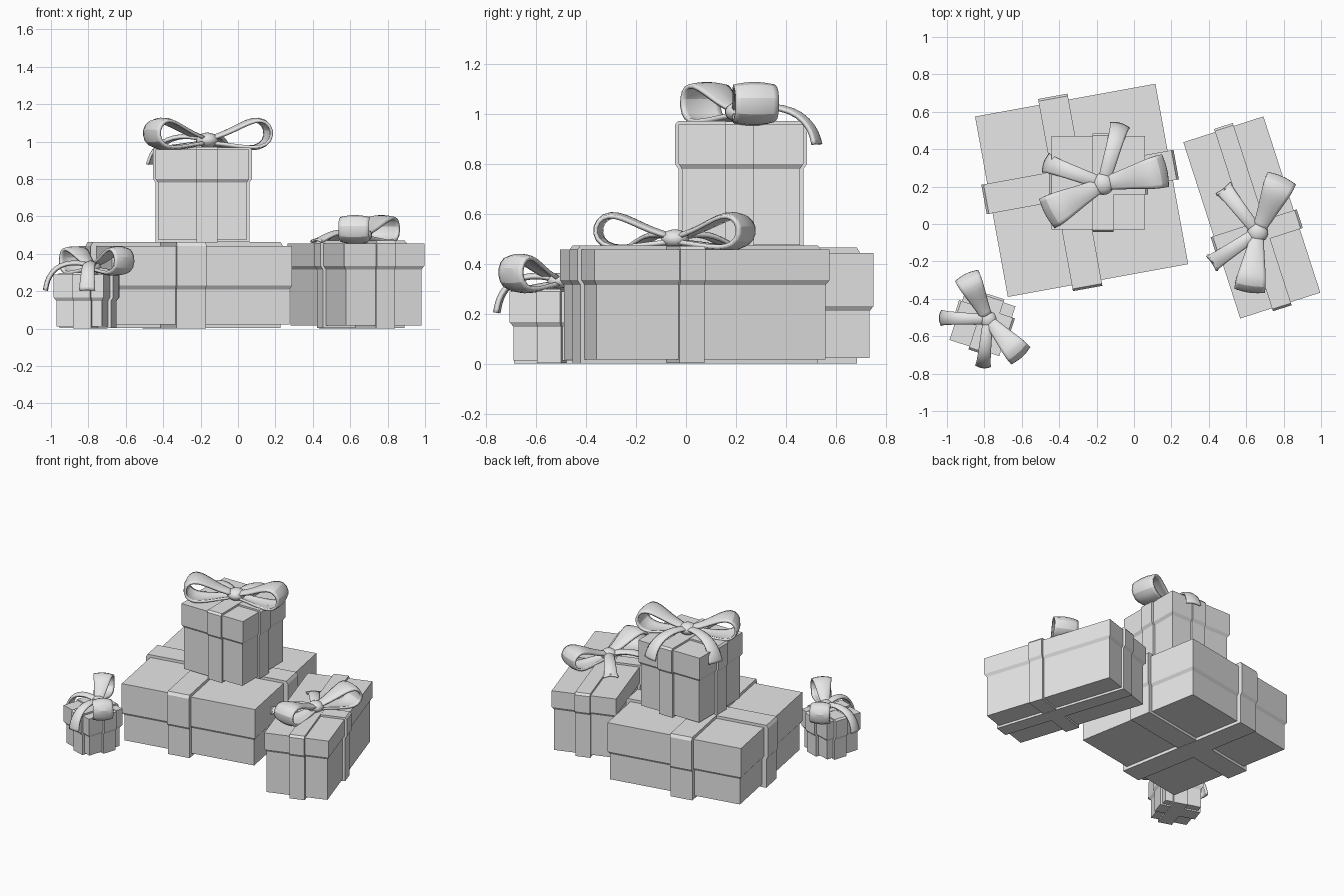
import bpy, bmesh, math
from mathutils import Matrix, Vector

cube = bpy.data.objects.get("Cube")
if cube:
    bpy.data.objects.remove(cube, do_unlink=True)

grey = bpy.data.materials.new("plain_grey")
grey.use_nodes = True
grey.diffuse_color = (0.8, 0.8, 0.8, 1)
grey.node_tree.nodes["Principled BSDF"].inputs["Base Color"].default_value = (0.8, 0.8, 0.8, 1)


def place(x, y, z, degrees):
    return Matrix.Translation((x, y, z)) @ Matrix.Rotation(math.radians(degrees), 4, 'Z')


def finish(bm, name, matrix, smooth=False):
    bmesh.ops.recalc_face_normals(bm, faces=bm.faces)
    mesh = bpy.data.meshes.new(name)
    for face in bm.faces:
        face.smooth = smooth
    bm.to_mesh(mesh)
    bm.free()
    mesh.materials.append(grey)
    obj = bpy.data.objects.new(name, mesh)
    bpy.context.collection.objects.link(obj)
    obj.matrix_world = matrix
    return obj


def loft_box(name, matrix, rings):
    """Rectangular rings (half x, half y, z) joined from bottom to top."""
    bm = bmesh.new()
    loops = [[bm.verts.new((sx * hx, sy * hy, z))
              for sx, sy in ((-1, -1), (1, -1), (1, 1), (-1, 1))] for hx, hy, z in rings]
    for low, high in zip(loops, loops[1:]):
        for i in range(4):
            j = (i + 1) % 4
            bm.faces.new((low[i], low[j], high[j], high[i]))
    bm.faces.new(loops[0][::-1])
    bm.faces.new(loops[-1])
    finish(bm, name, matrix)


def wrap_band(name, matrix, axis, half, offset, width, z0, lid, top, side, rise):
    """Ribbon band that follows the outline of the box and its lid."""
    body = half - LIP + side
    right = [(body, z0 - rise), (body, lid), (half + side, lid + CHAMFER),
             (half + side, top), (half + side - 0.012, top + rise)]
    outline = right + [(-a, z) for a, z in reversed(right)]
    bm = bmesh.new()
    ends = []
    for across in (offset - width / 2, offset + width / 2):
        ends.append([bm.verts.new((a, across, z) if axis == 'x' else (across, a, z))
                     for a, z in outline])
    n = len(outline)
    for i in range(n):
        j = (i + 1) % n
        bm.faces.new((ends[0][i], ends[0][j], ends[1][j], ends[1][i]))
    for end in ends:
        bm.faces.new(end)
    finish(bm, name, matrix)


def strip(name, matrix, path, widths):
    """Softly domed ribbon strip along a path of (distance, height)."""
    bm = bmesh.new()
    rows = []
    for i, (r, z) in enumerate(path):
        a, b = path[max(i - 1, 0)], path[min(i + 1, len(path) - 1)]
        tangent = Vector((b[0] - a[0], 0, b[1] - a[1])).normalized()
        normal = Vector((-tangent.z, 0, tangent.x))
        row = []
        for u in (-1, -0.5, 0, 0.5, 1):
            p = Vector((r, u * widths[i] / 2, z)) + normal * 0.012 * (1 - u * u)
            row.append(bm.verts.new(p))
        rows.append(row)
    for low, high in zip(rows, rows[1:]):
        for i in range(4):
            bm.faces.new((low[i], low[i + 1], high[i + 1], high[i]))
    obj = finish(bm, name, matrix, True)
    sub = obj.modifiers.new("soften", 'SUBSURF')
    sub.levels = sub.render_levels = 1
    sub.boundary_smooth = 'PRESERVE_CORNERS'
    thick = obj.modifiers.new("thickness", 'SOLIDIFY')
    thick.thickness = 0.016
    thick.offset = 0
    bpy.ops.object.select_all(action='DESELECT')
    obj.select_set(True)
    bpy.context.view_layer.objects.active = obj
    bpy.ops.object.shade_smooth_by_angle(angle=math.radians(40))


LIP, CHAMFER = 0.013, 0.02
LOOP = [(.02, .055), (.10, .08), (.19, .125), (.26, .156), (.315, .152), (.35, .105),
        (.34, .045), (.29, .012), (.20, .014), (.10, .03), (.02, .04)]


def bow(name, matrix, size, tall, droop):
    # two loops
    for side, angle in (("left", -6), ("right", 190)):
        path = [(r * size, z * tall) for r, z in LOOP]
        widths = [(0.065 + 0.115 * min(r / 0.29, 1) ** 1.2) * size for r, z in LOOP]
        strip(f"{name}_bow_loop_{side}", matrix @ place(0, 0, 0, angle), path, widths)
    # two tails
    for side, angle in (("left", 56), ("right", 142)):
        path = [(.02, .05), (.10, .068), (.19, .062), (.26, .035)]
        path = [(r * size, z * tall) for r, z in path]
        path += [(.305 * size, 0.008 - droop * .25), (.322 * size, -droop * .6), (.33 * size, -droop)]
        widths = [size * (0.06 + 0.05 * i / 6) for i in range(7)]
        strip(f"{name}_bow_tail_{side}", matrix @ place(0, 0, 0, angle), path, widths)
    # knot
    bm = bmesh.new()
    bmesh.ops.create_uvsphere(bm, u_segments=16, v_segments=10, radius=0.062 * size)
    bmesh.ops.scale(bm, vec=(1, 1, 0.68), verts=bm.verts)
    bmesh.ops.translate(bm, vec=(0, 0, 0.05 * tall), verts=bm.verts)
    finish(bm, name + "_bow_knot", matrix, True)


def gift(name, x, y, degrees, half, z0, lid, top, cross, width, side, rise, bow_spec=None):
    here = place(x, y, 0, degrees)
    hx, hy = half
    loft_box(name + "_body", here, [(hx - LIP, hy - LIP, z0), (hx - LIP, hy - LIP, lid + CHAMFER)])
    loft_box(name + "_lid", here, [(hx - LIP, hy - LIP, lid), (hx, hy, lid + CHAMFER), (hx, hy, top)])
    wrap_band(name + "_band_across", here, 'x', hx, cross[1], width, z0, lid, top, side, rise)
    wrap_band(name + "_band_lengthwise", here, 'y', hy, cross[0], width, z0, lid, top, side, rise + 0.002)
    if bow_spec:
        turn, size, tall, droop = bow_spec
        spot = here @ Vector((cross[0], cross[1], top))
        bow(name, place(spot.x, spot.y, spot.z, turn), size, tall, droop)


gift("large_gift", -.28, .18, 10.3, (.49, .49), .022, .21, .442, (-.062, .045), .16, .032, .02)
gift("top_gift", -.19, .22, 0, (.25, .25), .475, .78, .957, (.025, -.005), .113, .014, .012,
     (18, .97, 1.0, .08))
gift("long_gift", .63, .035, 17.9, (.225, .495), .016, .315, .456, (.006, -.085), .105, .017, .014,
     (72, .9, .87, -.012))
gift("small_gift", -.81, -.53, -18, (.14, .14), .012, .147, .288, (.022, .028), .1, .017, .01,
     (122, .74, .88, .085))
